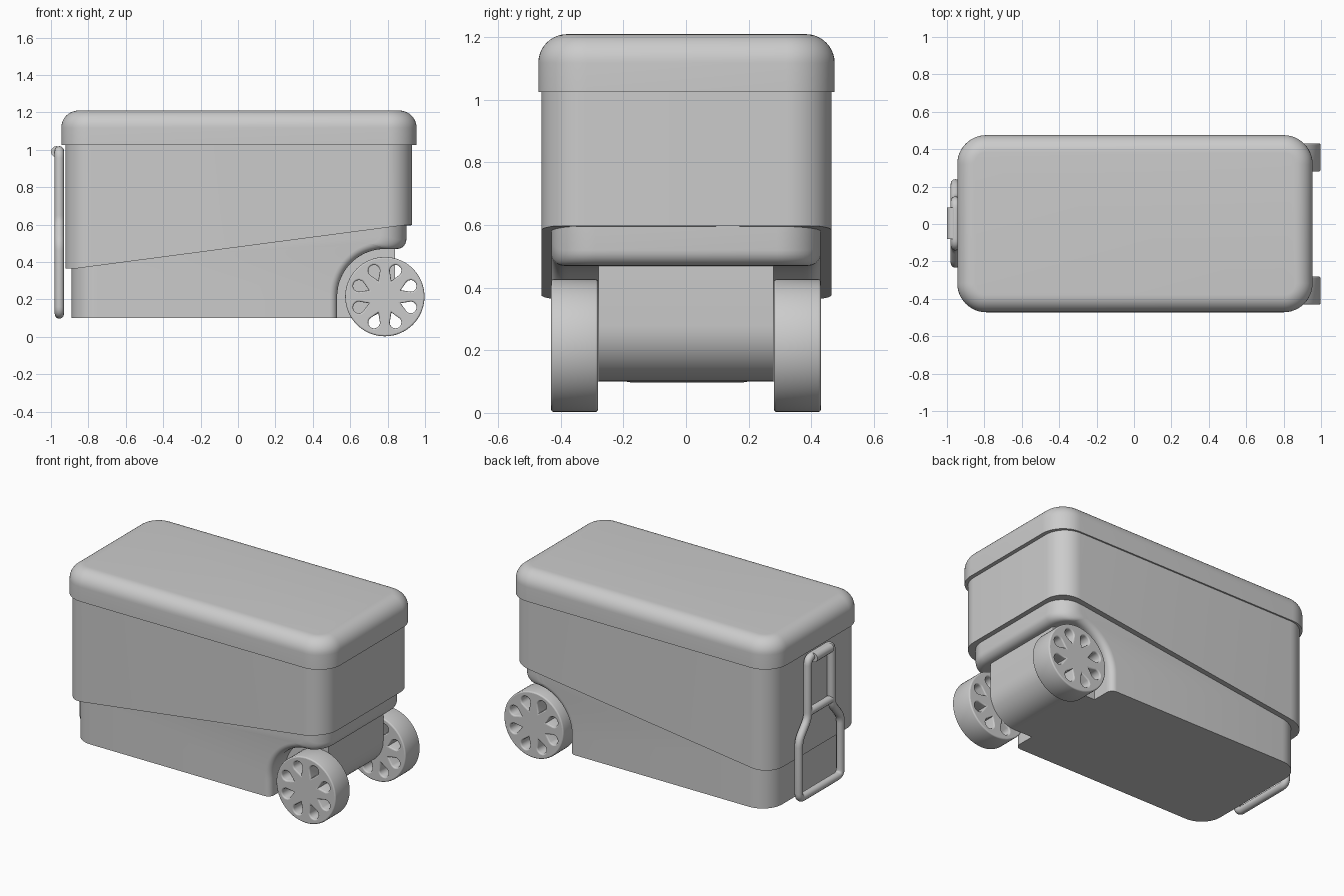
import bpy, bmesh
from math import sin, cos, pi, radians, sqrt, acos
from mathutils import Vector

if "Cube" in bpy.data.objects:
    bpy.data.objects.remove(bpy.data.objects["Cube"])


def smooth(ob, angle=32):
    bpy.ops.object.select_all(action='DESELECT')
    ob.select_set(True)
    bpy.context.view_layer.objects.active = ob
    bpy.ops.object.shade_smooth_by_angle(angle=radians(angle))
    return ob


def loft(name, rings):
    """Skin a list of closed rings and cap both ends."""
    bm = bmesh.new()
    vs = [[bm.verts.new(p) for p in r] for r in rings]
    n = len(rings[0])
    for a, b in zip(vs, vs[1:]):
        for i in range(n):
            j = (i + 1) % n
            bm.faces.new((a[i], a[j], b[j], b[i]))
    bm.faces.new(vs[0][::-1])
    bm.faces.new(vs[-1])
    bmesh.ops.recalc_face_normals(bm, faces=bm.faces)
    me = bpy.data.meshes.new(name)
    bm.to_mesh(me)
    bm.free()
    ob = bpy.data.objects.new(name, me)
    bpy.context.collection.objects.link(ob)
    return smooth(ob)


def rounded_rect(x0, x1, y0, y1, r, inset, zfun, seg=12):
    pts = []
    for k, (cx, cy) in enumerate([(x1 - r, y1 - r), (x0 + r, y1 - r),
                                  (x0 + r, y0 + r), (x1 - r, y0 + r)]):
        for i in range(seg + 1):
            a = pi / 2 * (k + i / seg)
            x, y = cx + (r - inset) * cos(a), cy + (r - inset) * sin(a)
            pts.append((x, y, zfun(x)))
    return pts


def fillet(points, r, seg=6):
    """Round the corners of a closed path with short quadratic arcs."""
    out = []
    for i, p in enumerate(points):
        p = Vector(p)
        a, b = Vector(points[i - 1]), Vector(points[(i + 1) % len(points)])
        s, e = p + (a - p).normalized() * r, p + (b - p).normalized() * r
        for k in range(seg + 1):
            t = k / seg
            out.append(s * (1 - t) ** 2 + p * 2 * t * (1 - t) + e * t * t)
    return out


def curve_mesh(name, loops, cyclic=True, **settings):
    cu = bpy.data.curves.new(name, 'CURVE')
    for key, val in settings.items():
        setattr(cu, key, val)
    for pts in loops:
        sp = cu.splines.new('POLY')
        sp.points.add(len(pts) - 1)
        for q, p in zip(sp.points, pts):
            q.co = (p[0], p[1], p[2], 1)
        sp.use_cyclic_u = cyclic
    ob = bpy.data.objects.new(name, cu)
    bpy.context.collection.objects.link(ob)
    bpy.ops.object.select_all(action='DESELECT')
    ob.select_set(True)
    bpy.context.view_layer.objects.active = ob
    bpy.ops.object.convert(target='MESH')
    return bpy.context.view_layer.objects.active


def seam(x):
    t = min(max((x + 0.87) / 1.76, 0), 1)
    return 0.365 + 0.232 * t


# Lid with a rounded top edge
lid = [rounded_rect(-0.945, 0.955, -0.472, 0.475, 0.155, 0, lambda x: 1.025)]
for i in range(11):
    a = pi / 2 * i / 10
    z = 1.118 + 0.092 * sin(a)
    lid.append(rounded_rect(-0.945, 0.955, -0.472, 0.475, 0.155,
                            0.092 * (1 - cos(a)), lambda x: z))
loft("lid", lid)

# Upper body with a sloping lower edge
loft("upper_body", [rounded_rect(-0.923, 0.93, -0.462, 0.465, 0.14, 0, f)
                    for f in (seam, lambda x: 1.04)])

# Lower body: side profile with wheel arch, lofted across the width
WX, WZ, WIDTH, R = 0.785, 0.215, 0.43, 0.14


def inset(r, e):
    return r - sqrt(r * r - (r - e) ** 2) if e < r else 0


def side_profile(y, e):
    d, da = inset(R, e), inset(0.04, e)
    xl, xe, ra = -0.89 + d, 0.9 - d, 0.255 + da
    end = acos(min(0, (xe - 0.05 - WX) / ra))
    pts = [(xl, 0.1), (WX - ra, 0.1)]
    pts += [(WX + ra * cos(a), WZ + ra * sin(a))
            for a in (pi + (end - pi) * i / 16 for i in range(17))]
    z0 = pts[-1][1]
    pts += [(xe - 0.05 + 0.05 * sin(a), z0 + 0.05 - 0.05 * cos(a))
            for a in (pi / 2 * i / 6 for i in range(7))]
    pts += [(xe, seam(xe) + 0.03), (-0.8, seam(-0.8) + 0.03), (xl, seam(xl) + 0.03)]
    return [(x, y, z) for x, z in pts]


edge = [R * (1 - cos(pi / 2 * i / 12)) for i in range(13)]
loft("lower_body", [side_profile(-WIDTH + e, e) for e in edge] +
     [side_profile(WIDTH - e, e) for e in reversed(edge)])

# Axle housing between the wheels
housing = [(0.5, 0.1), (0.66, 0.1)]
housing += [(0.66 + 0.18 * sin(a), 0.28 - 0.18 * cos(a))
            for a in (pi / 2 * i / 10 for i in range(1, 11))]
housing += [(0.84, 0.5), (0.5, 0.5)]
loft("axle_housing", [[(x, y, z) for x, z in housing] for y in (-0.28, 0.28)])

# Wheels with eight teardrop holes
loops = [[(0.212 * cos(2 * pi * i / 64), 0.212 * sin(2 * pi * i / 64), 0) for i in range(64)]]
for k in range(8):
    h = radians(22.5 + 45 * k)
    drop = [(0.092, 0)] + [(0.15 + 0.031 * cos(a), 0.031 * sin(a))
                           for a in (radians(-115 + 230 * i / 16) for i in range(17))]
    loops.append([(x * cos(h) - y * sin(h), x * sin(h) + y * cos(h), 0) for x, y in drop])
for side, name in ((-1, "front_wheel"), (1, "back_wheel")):
    wheel = curve_mesh(name, loops, dimensions='2D', fill_mode='BOTH', extrude=0.067,
                       bevel_depth=0.008, bevel_resolution=2, offset=-0.008)
    wheel.rotation_euler = (pi / 2, 0, 0)
    wheel.location = (WX, side * 0.356, WZ)
    smooth(wheel)

# Pull handle: bottle-shaped loop with a crossbar
HX = -0.955
half = [(0.12, 0.995), (0.12, 0.61), (0.212, 0.5), (0.212, 0.122)]
outline = half + [(-y, z) for y, z in reversed(half)]
path = fillet([(HX, y + 0.003, z) for y, z in outline], 0.04)
tube = dict(dimensions='3D', bevel_depth=0.025, bevel_resolution=4, use_fill_caps=True)
smooth(curve_mesh("handle_loop", [path], **tube))
smooth(curve_mesh("handle_crossbar", [[(HX, -0.115, 0.645), (HX, 0.12, 0.645)]], False, **tube))

# Thick grip on the top bar
tube['bevel_depth'] = 0.03
smooth(curve_mesh("handle_grip", [[(-0.97, -0.08, 0.99), (-0.97, 0.088, 0.99)]], False, **tube))
